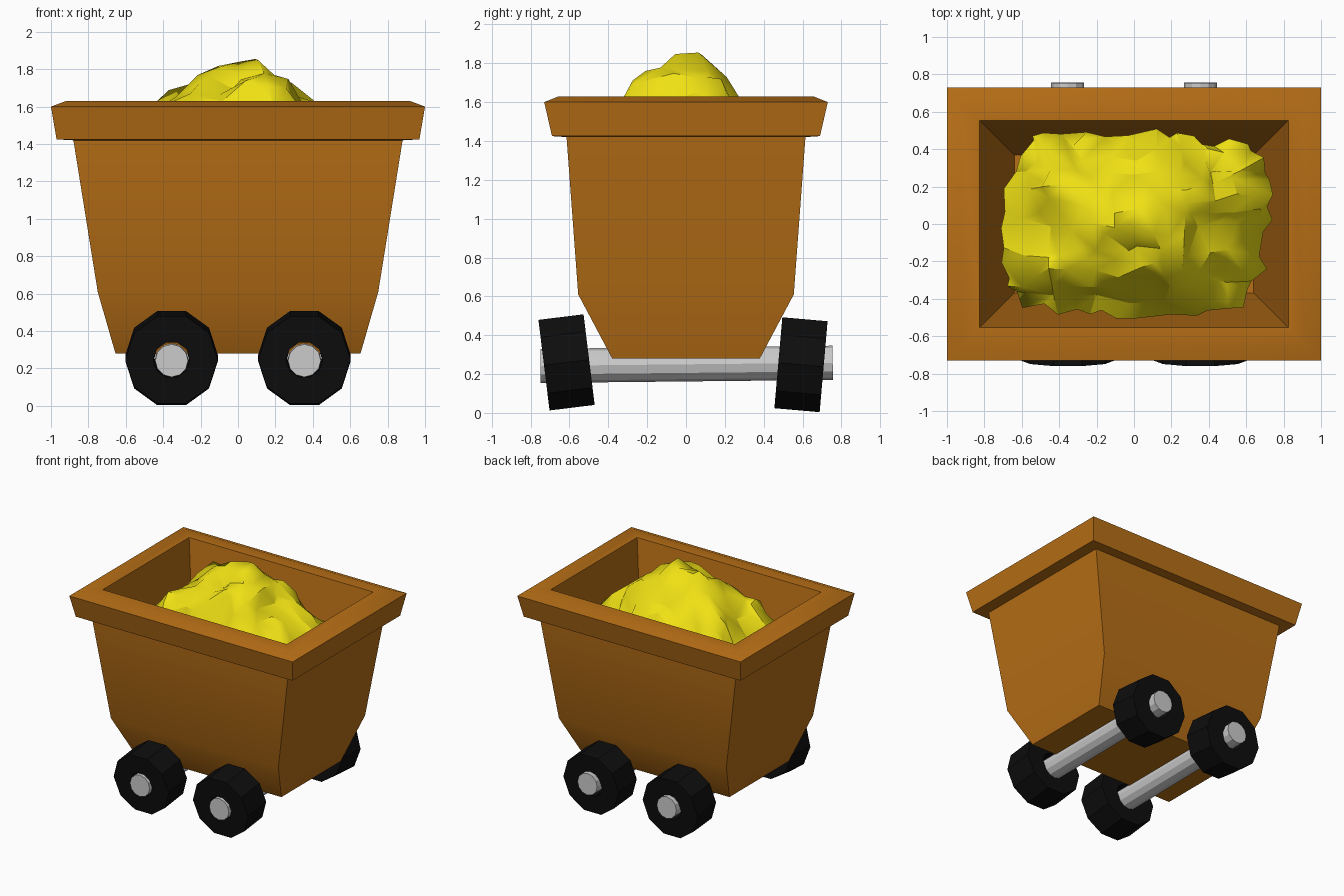
import bpy, bmesh, math, random
from mathutils import Vector, noise

if "Cube" in bpy.data.objects:
    bpy.data.objects.remove(bpy.data.objects["Cube"])

random.seed(4)


def material(name, rgb):
    m = bpy.data.materials.new(name)
    m.diffuse_color = (*rgb, 1)
    m.use_nodes = True
    m.node_tree.nodes["Principled BSDF"].inputs["Base Color"].default_value = m.diffuse_color
    return m


def finish(bm, name, mat=None, smooth=None):
    bmesh.ops.recalc_face_normals(bm, faces=bm.faces)
    me = bpy.data.meshes.new(name)
    bm.to_mesh(me)
    bm.free()
    ob = bpy.data.objects.new(name, me)
    bpy.context.collection.objects.link(ob)
    if mat:
        me.materials.append(mat)
    if smooth:
        bpy.ops.object.select_all(action='DESELECT')
        ob.select_set(True)
        bpy.context.view_layer.objects.active = ob
        bpy.ops.object.shade_smooth_by_angle(angle=math.radians(smooth))
    return ob


def bridge(bm, rings, closed=False):
    pairs = list(zip(rings, rings[1:]))
    if closed:
        pairs.append((rings[-1], rings[0]))
    for a, b in pairs:
        n = len(a)
        for i in range(n):
            j = (i + 1) % n
            bm.faces.new((a[i], a[j], b[j], b[i]))


orange = material("orange_paint", (0.48, 0.16, 0.008))
black = material("black_rubber", (0.004, 0.004, 0.004))
gold = material("gold_ore", (0.87, 0.75, 0.007))

# Tub: rectangular rings (half x, half y, z) from outer floor over the rim to inner floor
profile = [(0.655, 0.38, 0.28), (0.75, 0.555, 0.61), (0.88, 0.615, 1.42),
           (0.97, 0.69, 1.425), (1.0, 0.73, 1.60), (0.92, 0.655, 1.63),
           (0.825, 0.553, 1.63), (0.64, 0.37, 0.33)]
bm = bmesh.new()
rings = [[bm.verts.new((sx * x, sy * y, z)) for sx, sy in ((-1, -1), (1, -1), (1, 1), (-1, 1))]
         for x, y, z in profile]
bridge(bm, rings)
bm.faces.new(rings[0])
bm.faces.new(rings[-1])
finish(bm, "tub", orange, 30)


# Wheels: ten-sided thick rings, leaning outward at the top
def wheel(name, x, y, z, lean):
    bm = bmesh.new()
    rings = [[bm.verts.new((r * math.cos(i * math.tau / 10), dy, r * math.sin(i * math.tau / 10)))
              for i in range(10)]
             for r, dy in ((0.247, -0.117), (0.247, 0.117), (0.098, 0.117), (0.098, -0.117))]
    bridge(bm, rings, closed=True)
    ob = finish(bm, name, black)
    ob.location = (x, y, z)
    ob.rotation_euler.x = math.radians(lean)


# Axles: slightly sloping rods that stick out of the wheels
for side, x in (("left", -0.355), ("right", 0.355)):
    wheel("front_wheel_" + side, x, -0.615, 0.26, 7)
    wheel("back_wheel_" + side, x, 0.592, 0.248, -5)
    bpy.ops.mesh.primitive_cylinder_add(vertices=12, radius=0.088, depth=1.505,
                                        location=(x, 0.003, 0.25),
                                        rotation=(math.radians(90.6), 0, 0))
    bpy.context.object.name = "axle_" + side

# Gold heap: jittered mound with rough noise, closed underneath
bm = bmesh.new()
bmesh.ops.create_grid(bm, x_segments=19, y_segments=14, size=1)
for v in bm.verts:
    u, w = v.co.x, v.co.y
    d = (abs(u) ** 3 + abs(w) ** 3) ** (1 / 3)
    k = max(abs(u), abs(w)) / d if d > 1e-6 else 1
    k = 0.25 + 0.75 * k
    d = min(d * k, 1)
    x, y = 0.71 * u * k, 0.49 * w * k
    n = noise.noise(Vector((x * 4, y * 5, 3.1))) + 0.5 * noise.noise(Vector((x * 9, y * 9, 7.7)))
    s = 1 + 0.09 * noise.noise(Vector((x * 5, y * 5, 1.3)))
    v.co = (x * s + random.uniform(-.025, .025), y * s + random.uniform(-.025, .025),
            1.31 + 0.53 * (1 - d ** 1.6) + 0.13 * n + random.uniform(-.02, .02))
edge = [e for e in bm.edges if e.is_boundary]
low = bmesh.ops.extrude_edge_only(bm, edges=edge)["geom"]
for v in (g for g in low if isinstance(g, bmesh.types.BMVert)):
    v.co = (v.co.x * 0.88, v.co.y * 0.84, 1.08)
bmesh.ops.contextual_create(bm, geom=[e for e in bm.edges if e.is_boundary])
heap = finish(bm, "gold_heap", gold, 25)
dec = heap.modifiers.new("chunky_facets", 'DECIMATE')
dec.ratio = 0.55
